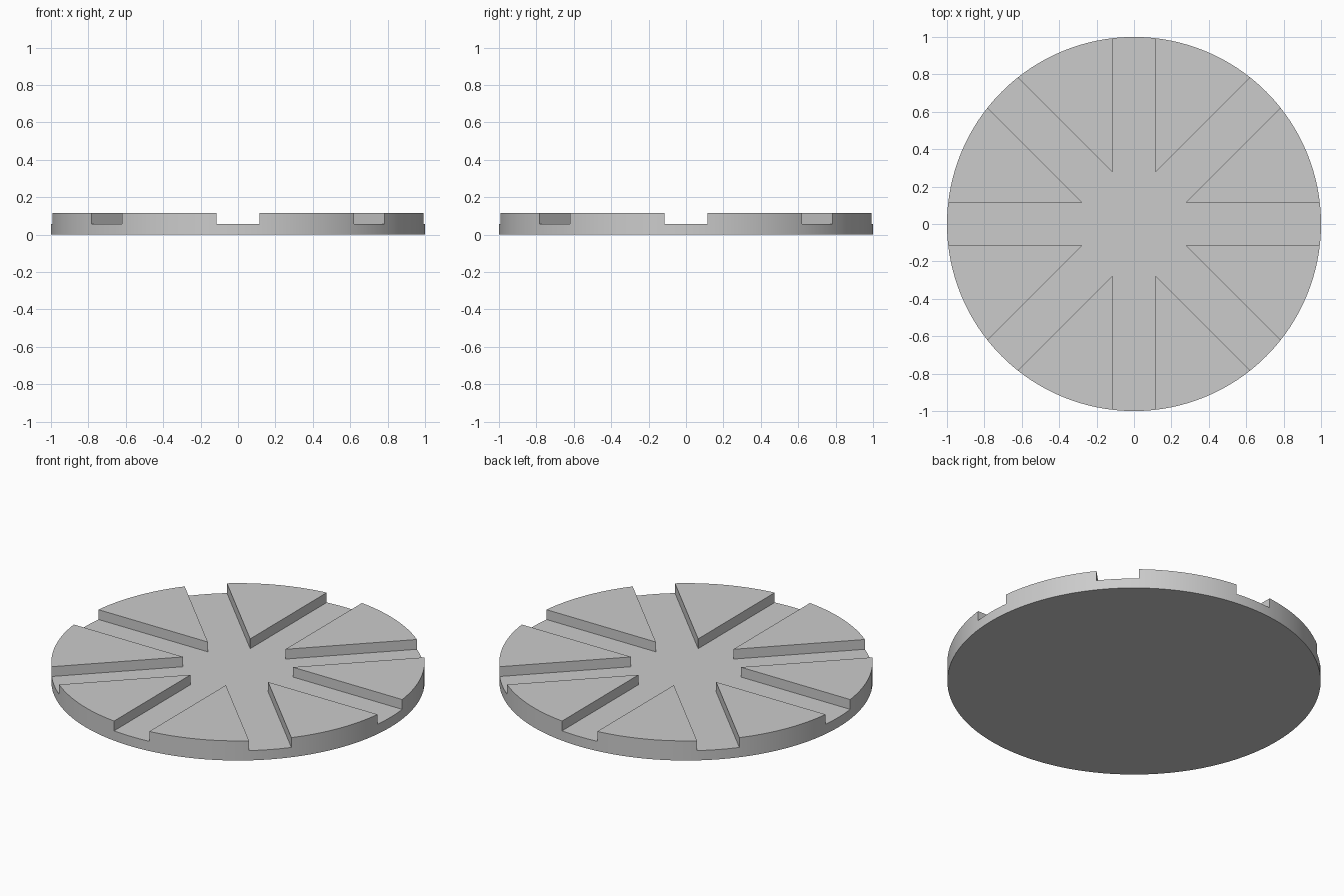
import bpy
import bmesh
from math import cos, sin, tan, pi, radians
from mathutils import Matrix, Vector

RADIUS, HEIGHT, FLOOR = 1.0, 0.116, 0.058
HALF_SLOT, SLOTS, SEGMENTS = 0.115, 8, 128

cube = bpy.data.objects.get("Cube")
if cube:
    bpy.data.objects.remove(cube, do_unlink=True)


def make_material(name, rgb):
    mat = bpy.data.materials.new(name)
    mat.use_nodes = True
    mat.diffuse_color = (*rgb, 1)
    mat.node_tree.nodes["Principled BSDF"].inputs["Base Color"].default_value = (*rgb, 1)
    return mat


def make_prism(name, outline, bottom, top, mat):
    """Extrude a flat outline between two heights."""
    bm = bmesh.new()
    face = bm.faces.new([bm.verts.new((x, y, bottom)) for x, y in outline])
    extruded = bmesh.ops.extrude_face_region(bm, geom=[face], use_keep_orig=True)
    moved = [v for v in extruded["geom"] if isinstance(v, bmesh.types.BMVert)]
    bmesh.ops.translate(bm, verts=moved, vec=(0, 0, top - bottom))
    bmesh.ops.recalc_face_normals(bm, faces=bm.faces)
    mesh = bpy.data.meshes.new(name)
    bm.to_mesh(mesh)
    bm.free()
    mesh.materials.append(mat)
    obj = bpy.data.objects.new(name, mesh)
    bpy.context.collection.objects.link(obj)
    return obj


grey = make_material("plain grey", (0.6, 0.6, 0.6))

# Round plate
circle = [(RADIUS * cos(2 * pi * i / SEGMENTS), RADIUS * sin(2 * pi * i / SEGMENTS))
          for i in range(SEGMENTS)]
disc = make_prism("slotted_disc", circle, 0, HEIGHT, grey)

# Star-shaped cutter: straight slots meeting in an open hub
inner = HALF_SLOT / tan(pi / SLOTS)
star = []
for i in range(SLOTS):
    turn = Matrix.Rotation(2 * pi * i / SLOTS, 2)
    for corner in ((1.2, -HALF_SLOT), (1.2, HALF_SLOT), (inner, HALF_SLOT)):
        star.append(turn @ Vector(corner))
cutter = make_prism("slot_cutter", star, FLOOR, HEIGHT + 0.1, grey)
cutter.hide_render = True

# Cut the slots, then drop the cutter
cut = disc.modifiers.new("slots", "BOOLEAN")
cut.operation = "DIFFERENCE"
cut.solver = "EXACT"
cut.object = cutter
bpy.ops.object.select_all(action="DESELECT")
bpy.context.view_layer.objects.active = disc
disc.select_set(True)
bpy.ops.object.modifier_apply(modifier=cut.name)
bpy.data.objects.remove(cutter, do_unlink=True)

# Smooth rim, crisp edges
bpy.ops.object.shade_smooth_by_angle(angle=radians(30))
